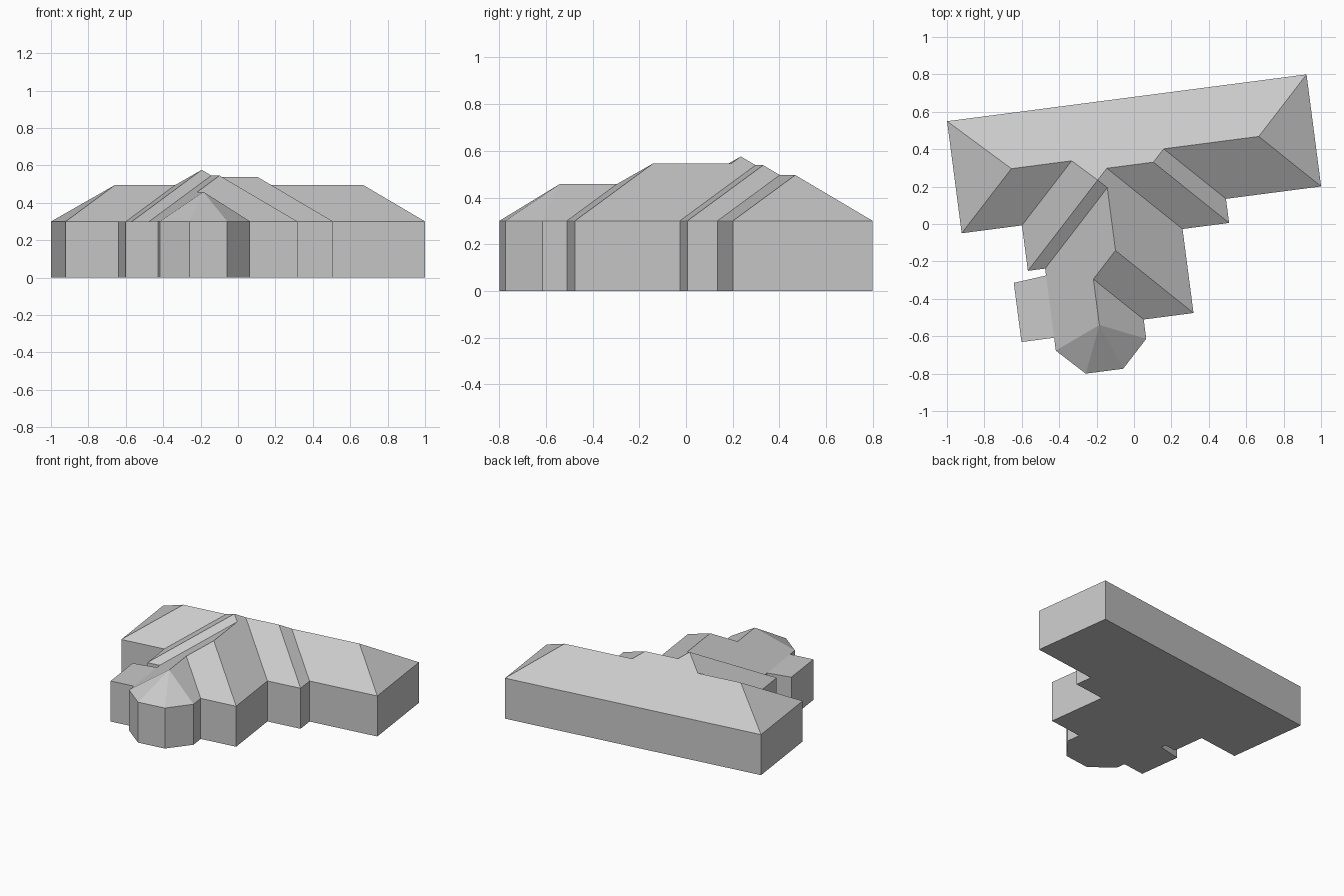
import bpy, bmesh, math

if "Cube" in bpy.data.objects:
    bpy.data.objects.remove(bpy.data.objects["Cube"], do_unlink=True)

EAVE, PITCH = 0.30, 0.65
NEAR, FAR = 1.02, 0.98        # roof runs from the front/left and back/right eaves
LEFT, RIGHT, BACK = -0.595, 0.254, 0.674   # wall lines shared by several blocks
WING_LEFT = -0.502
ANGLE = math.radians(7.42)
GREY = (0.585, 0.585, 0.585, 1)

grey = bpy.data.materials.new("plain grey")
grey.use_nodes = True
grey.diffuse_color = GREY
grey.node_tree.nodes["Principled BSDF"].inputs["Base Color"].default_value = GREY


def block(name, footprint, ridge=()):
    """Convex block: walls over a footprint, plus a roof up to the ridge points."""
    bm = bmesh.new()
    for p in [(x, y, z) for x, y in footprint for z in (0, EAVE)] + list(ridge):
        bm.verts.new(p)
    bmesh.ops.remove_doubles(bm, verts=bm.verts, dist=0.0001)
    bmesh.ops.convex_hull(bm, input=bm.verts)
    bmesh.ops.dissolve_limit(bm, angle_limit=0.01, verts=bm.verts, edges=bm.edges)
    bmesh.ops.recalc_face_normals(bm, faces=bm.faces)
    mesh = bpy.data.meshes.new(name)
    bm.to_mesh(mesh)
    bm.free()
    mesh.materials.append(grey)
    ob = bpy.data.objects.new(name, mesh)
    ob.rotation_euler.z = ANGLE      # the house stands turned on its plot
    bpy.context.collection.objects.link(ob)


def hip_block(name, x0, x1, y0, y1):
    """Rectangular block with a hip roof."""
    half = min(x1 - x0, y1 - y0) / 2
    top = EAVE + half * PITCH
    block(name, [(x0, y0), (x1, y0), (x1, y1), (x0, y1)],
          [(x0 + half * NEAR, y0 + half * NEAR, top),
           (x1 - half * FAR, y1 - half * FAR, top)])


# Overlapping hipped wings
hip_block("main_house", -0.92, 1.018, 0.070, BACK)
hip_block("middle_wing", LEFT, 0.505, -0.060, BACK)
hip_block("square_wing", LEFT, RIGHT, -0.175, BACK)
hip_block("front_wing", WING_LEFT, RIGHT, -0.513, BACK)

# Half-octagon bay at the front, its ridge running back into the front wing
bay_right, bay_front, bay_back = -0.0145, -0.760, 0.1
half = (bay_right - WING_LEFT) / 2
cx, cy = WING_LEFT + half, bay_front + half
side = half * math.tan(math.pi / 8)
apex_x, top = WING_LEFT + half * NEAR, EAVE + half * PITCH
block("front_bay",
      [(WING_LEFT, bay_back), (WING_LEFT, cy - side), (cx - side, bay_front),
       (cx + side, bay_front), (bay_right, cy - side), (bay_right, bay_back)],
      [(apex_x, bay_front + half * NEAR, top), (apex_x, bay_back - half, top)])

# Flat-roofed side porch
block("side_porch", [(-0.678, -0.548), (-0.4, -0.548), (-0.4, -0.203), (-0.678, -0.229)])
